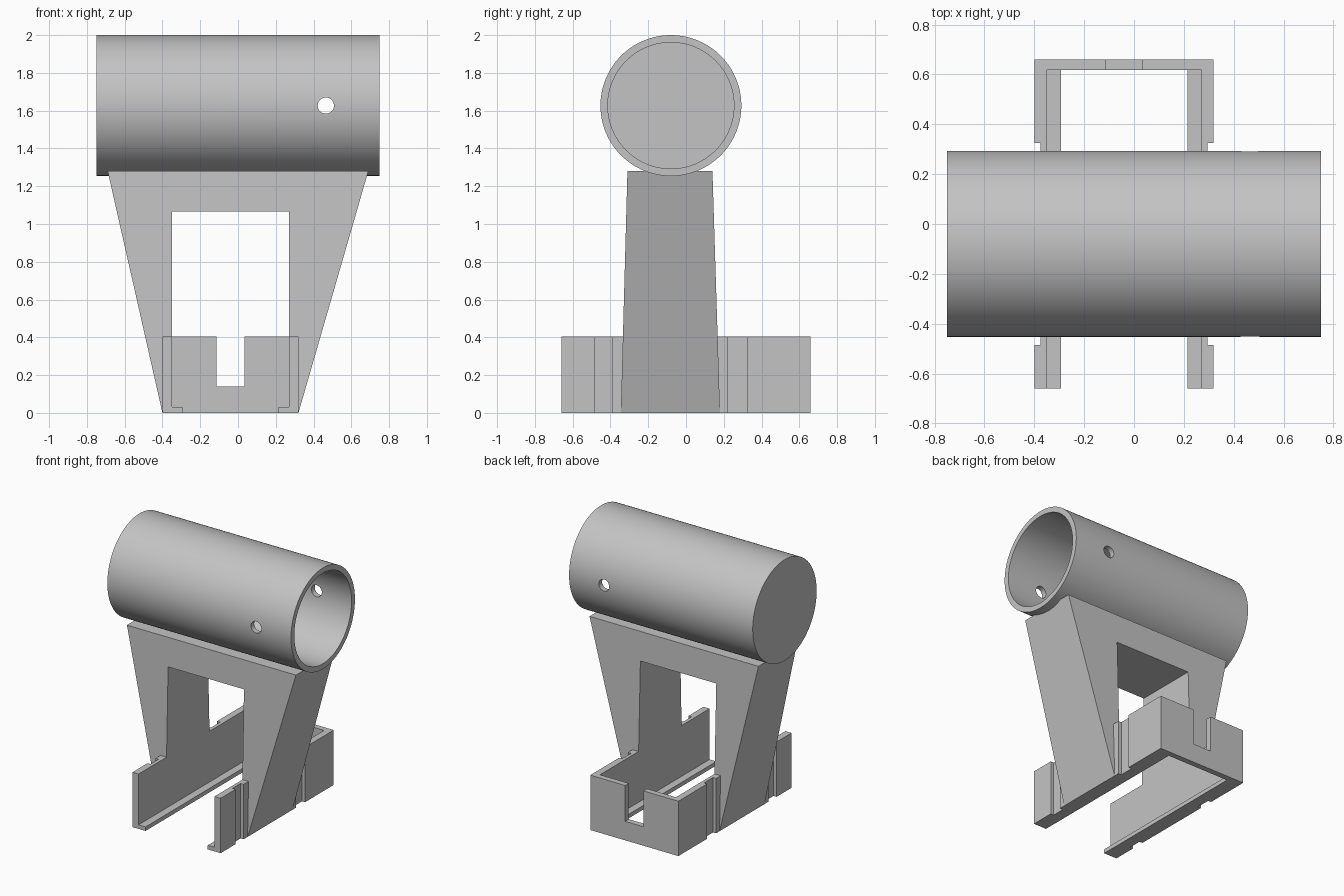
import bpy
import bmesh
import math

cube = bpy.data.objects.get("Cube")
if cube:
    bpy.data.objects.remove(cube, do_unlink=True)

gray = bpy.data.materials.new("plain gray")
gray.use_nodes = True
gray.diffuse_color = (0.55, 0.55, 0.55, 1)
gray.node_tree.nodes["Principled BSDF"].inputs["Base Color"].default_value = gray.diffuse_color


def add_object(name, bm):
    bmesh.ops.recalc_face_normals(bm, faces=bm.faces)
    mesh = bpy.data.meshes.new(name)
    bm.to_mesh(mesh)
    bm.free()
    mesh.materials.append(gray)
    obj = bpy.data.objects.new(name, mesh)
    bpy.context.collection.objects.link(obj)
    return obj


def tapered_block(name, x, y, z, top_x=None, top_y=None):
    """Block from (min, max) ranges, optionally with a different top outline."""
    bm = bmesh.new()
    bmesh.ops.create_cube(bm, size=1)
    for v in bm.verts:
        i, j, k = (int(c > 0) for c in v.co)
        xs = top_x if k and top_x else x
        ys = top_y if k and top_y else y
        v.co = (xs[i], ys[j], z[k])
    return add_object(name, bm)


def cylinder(name, center, radius, length, axis, sides):
    bm = bmesh.new()
    bmesh.ops.create_cone(bm, cap_ends=True, segments=sides,
                          radius1=radius, radius2=radius, depth=length)
    obj = add_object(name, bm)
    turn = math.pi / 2
    obj.rotation_euler = (0, turn, 0) if axis == "X" else (turn, 0, 0)
    obj.location = center
    return obj


def cut(obj, cutter):
    mod = obj.modifiers.new("cut", "BOOLEAN")
    mod.operation = "DIFFERENCE"
    mod.solver = "EXACT"
    mod.object = cutter
    bpy.ops.object.select_all(action="DESELECT")
    bpy.context.view_layer.objects.active = obj
    obj.select_set(True)
    bpy.context.view_layer.update()
    bpy.ops.object.modifier_apply(modifier=mod.name)
    bpy.data.objects.remove(cutter, do_unlink=True)


# Horizontal tube, closed at one end, with a cross hole near the open end
TUBE_Y, TUBE_Z = -0.08, 1.627
tube = cylinder("tube", (0, TUBE_Y, TUBE_Z), 0.373, 1.5, "X", 128)
cut(tube, cylinder("bore", (0.04, TUBE_Y, TUBE_Z), 0.334, 1.5, "X", 128))
cut(tube, cylinder("pin_hole", (0.465, TUBE_Y, TUBE_Z), 0.043, 2, "Y", 32))
bpy.ops.object.shade_smooth_by_angle(angle=math.radians(30))

# Flared stand with a tall opening between its legs
OUTER_X, INNER_X = (-0.4, 0.32), (-0.35, 0.27)
stand = tapered_block("stand", OUTER_X, (-0.345, 0.18), (0, 1.28),
                      (-0.69, 0.69), (-0.31, 0.14))
cut(stand, tapered_block("stand_opening", INNER_X, (-1, 1), (-1, 1.065)))

# Clip tray: side walls with inner ledges, back wall, open front
tray = tapered_block("clip_tray", OUTER_X, (-0.66, 0.66), (0, 0.405))
cut(tray, tapered_block("tray_cavity", INNER_X, (-1, 0.618), (0.03, 1)))
cut(tray, tapered_block("floor_slot", (-0.293, 0.215), (-1, 0.618), (-1, 1)))
cut(tray, tapered_block("back_notch", (-0.115, 0.035), (0.5, 1), (0.14, 1)))

# Shallow upright grooves on the outside of both walls
for groove_y in ((-0.485, -0.39), (0.22, 0.325)):
    for groove_x in ((-1, -0.375), (0.295, 1)):
        cut(tray, tapered_block("groove", groove_x, groove_y, (-1, 1)))
